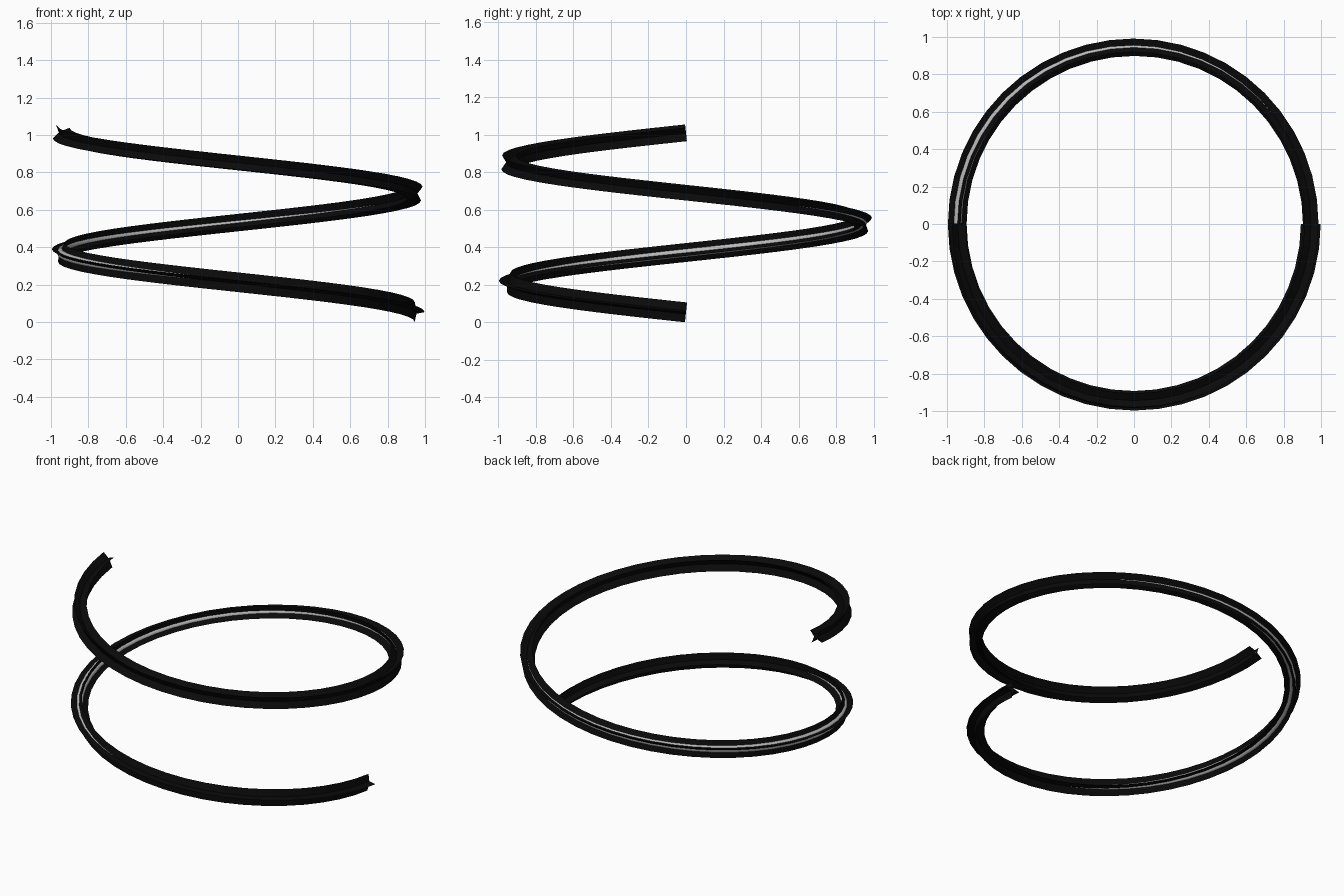
import bpy
import bmesh
from math import sin, cos, pi, exp
from mathutils import Vector

cube = bpy.data.objects.get("Cube")
if cube:
    bpy.data.objects.remove(cube)

RADIUS, BASE, PITCH, TURNS = 0.945, 0.053, 0.638, 1.5
STEPS = 72
ARM, VALLEY = 0.053, 0.013


def material(name, value):
    m = bpy.data.materials.new(name)
    m.use_nodes = True
    colour = (value, value, value, 1)
    m.diffuse_color = colour
    m.node_tree.nodes["Principled BSDF"].inputs["Base Color"].default_value = colour
    return m


def helix(t):
    a = -2 * pi * t
    return Vector((RADIUS * cos(a), RADIUS * sin(a), BASE + PITCH * t))


def tangent(t):
    return (helix(t + 0.001) - helix(t - 0.001)).normalized()


def sweep(name, section, mat, smooth):
    """Carry section(t), a list of 2D points, along the helix without twist."""
    bm = bmesh.new()
    rings = []
    side, old = Vector((1, 0, 0)), tangent(0)
    for i in range(STEPS + 1):
        t = TURNS * i / STEPS
        new = tangent(t)
        side = old.rotation_difference(new) @ side
        side = (side - new * side.dot(new)).normalized()
        up = new.cross(side)
        rings.append([bm.verts.new(helix(t) + side * u + up * v) for u, v in section(t)])
        old = new
    for r, s in zip(rings, rings[1:]):
        for k in range(len(r)):
            n = (k + 1) % len(r)
            bm.faces.new((r[k], r[n], s[n], s[k]))
    bm.faces.new(rings[0])
    bm.faces.new(rings[-1])
    bmesh.ops.recalc_face_normals(bm, faces=bm.faces)
    for f in bm.faces:
        f.smooth = smooth and len(f.verts) == 4
    mesh = bpy.data.meshes.new(name)
    bm.to_mesh(mesh)
    bm.free()
    mesh.materials.append(mat)
    obj = bpy.data.objects.new(name, mesh)
    bpy.context.collection.objects.link(obj)
    return obj


def polar(r, a):
    return r * cos(a), r * sin(a)


# Four thin fins around the helix, a concave star in section
def star(t):
    return [polar(VALLEY if k % 2 else ARM, k * pi / 4) for k in range(8)]


# Round core that swells out between the fins along the middle turn
def core(t):
    spread = 0.22 if t < 0.5 else 0.42
    r = 0.006 + 0.018 * exp(-((t - 0.5) / spread) ** 2)
    return [polar(r, k * pi / 6) for k in range(12)]


sweep("spiral_fins", star, material("black", 0.003), False)
sweep("spiral_core", core, material("light_grey", 0.5), True)
